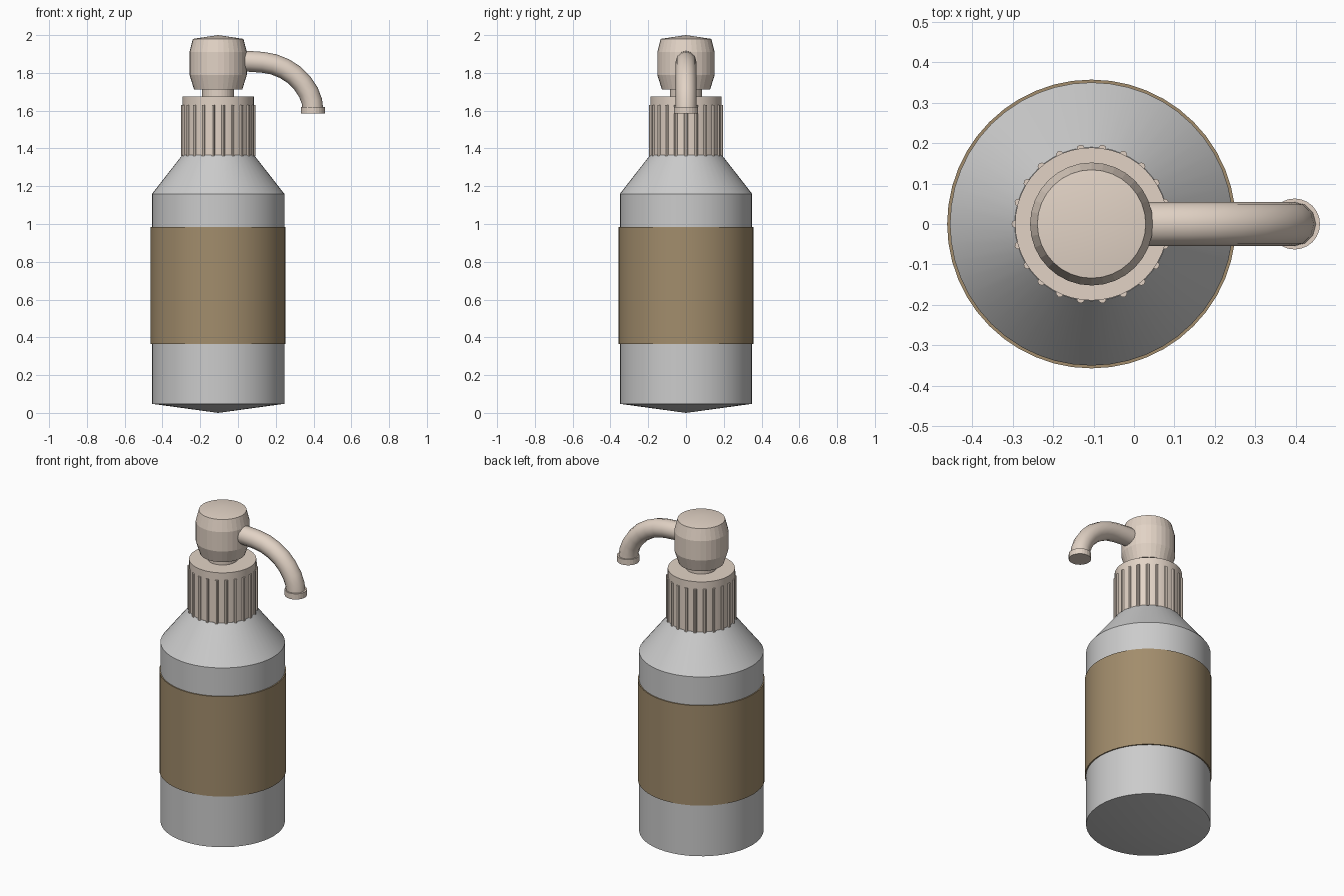
import bpy, math

if "Cube" in bpy.data.objects:
    bpy.data.objects.remove(bpy.data.objects["Cube"])

AXIS_X = -0.105      # bottle axis
NOZZLE_X = 0.397     # nozzle axis


def material(name, rgb):
    m = bpy.data.materials.new(name)
    m.diffuse_color = (*rgb, 1)
    m.use_nodes = True
    m.node_tree.nodes["Principled BSDF"].inputs["Base Color"].default_value = m.diffuse_color
    return m


def add_mesh(name, verts, faces, mat=None):
    me = bpy.data.meshes.new(name)
    me.from_pydata(verts, [], faces)
    me.validate()
    ob = bpy.data.objects.new(name, me)
    bpy.context.collection.objects.link(ob)
    if mat:
        me.materials.append(mat)
    return ob


def lathe(name, profile, sides, cx, mat=None, closed=False):
    """Spin an (r, z) profile, listed bottom to top; r = 0 gives a pole."""
    verts, rings, faces = [], [], []
    for r, z in profile:
        n = 1 if r == 0 else sides
        rings.append((len(verts), n))
        for i in range(n):
            a = 2 * math.pi * i / sides
            verts.append((cx + r * math.cos(a), r * math.sin(a), z))
    pairs = list(zip(rings, rings[1:]))
    if closed:
        pairs.append((rings[-1], rings[0]))
    for (a, na), (b, nb) in pairs:
        for i in range(sides):
            j = (i + 1) % sides
            if na == 1:
                faces.append((a, b + j, b + i))
            elif nb == 1:
                faces.append((a + i, a + j, b))
            else:
                faces.append((a + i, a + j, b + j, b + i))
    return add_mesh(name, verts, faces, mat)


cream = material("cream_plastic", (0.76, 0.65, 0.56))
tan = material("label_tan", (0.36, 0.265, 0.15))

# Bottle body with shallow conical base and sloping shoulder
lathe("bottle_body", [(0, 0), (0.35, 0.048), (0.35, 1.16), (0.19, 1.365), (0, 1.365)],
      48, AXIS_X)

# Label band wrapped around the body
lathe("label", [(0.348, 0.365), (0.357, 0.365), (0.357, 0.985), (0.348, 0.985)],
      48, AXIS_X, tan, closed=True)

# Screw collar and its grip ribs
lathe("collar", [(0, 1.36), (0.189, 1.36), (0.189, 1.675), (0, 1.675)], 48, AXIS_X, cream)
RIBS = 22
for k in range(RIBS):
    a = 2 * math.pi * k / RIBS
    rib = lathe("collar_rib_%02d" % k, [(0, 1.36), (0.01, 1.36), (0.01, 1.63), (0, 1.63)],
                8, 0, cream)
    rib.location = (AXIS_X + 0.188 * math.cos(a), 0.188 * math.sin(a), 0)
    rib.rotation_euler.z = a

# Pump stem and barrel-shaped head
lathe("pump_stem", [(0, 1.66), (0.085, 1.66), (0.085, 1.73), (0, 1.73)], 32, AXIS_X, cream)
lathe("pump_head", [(0, 1.713), (0.128, 1.713), (0.152, 1.79), (0.152, 1.91),
                    (0.134, 1.98), (0, 2.0)], 32, AXIS_X, cream)

# Curved spout tube
curve = bpy.data.curves.new("spout", 'CURVE')
curve.dimensions = '3D'
curve.bevel_depth = 0.055
curve.bevel_resolution = 4
curve.use_fill_caps = True
path = [(-0.02, 1.861), (0.06, 1.861), (0.13, 1.856), (0.19, 1.845), (0.245, 1.823),
        (0.297, 1.79), (0.34, 1.747), (0.373, 1.697), (0.391, 1.65), (NOZZLE_X, 1.6)]
spline = curve.splines.new('POLY')
spline.points.add(len(path) - 1)
for p, (x, z) in zip(spline.points, path):
    p.co = (x, 0, z, 1)
curve.materials.append(cream)
spout = bpy.data.objects.new("spout", curve)
bpy.context.collection.objects.link(spout)

# Nozzle ring at the spout tip
lathe("nozzle_tip", [(0, 1.585), (0.063, 1.585), (0.063, 1.62), (0, 1.62)],
      24, NOZZLE_X, cream)

# Smooth the rounded parts, keep hard edges
bpy.ops.object.select_all(action='DESELECT')
for ob in bpy.context.collection.objects:
    if ob.type == 'MESH':
        ob.select_set(True)
        bpy.context.view_layer.objects.active = ob
bpy.ops.object.shade_smooth_by_angle(angle=math.radians(10))
